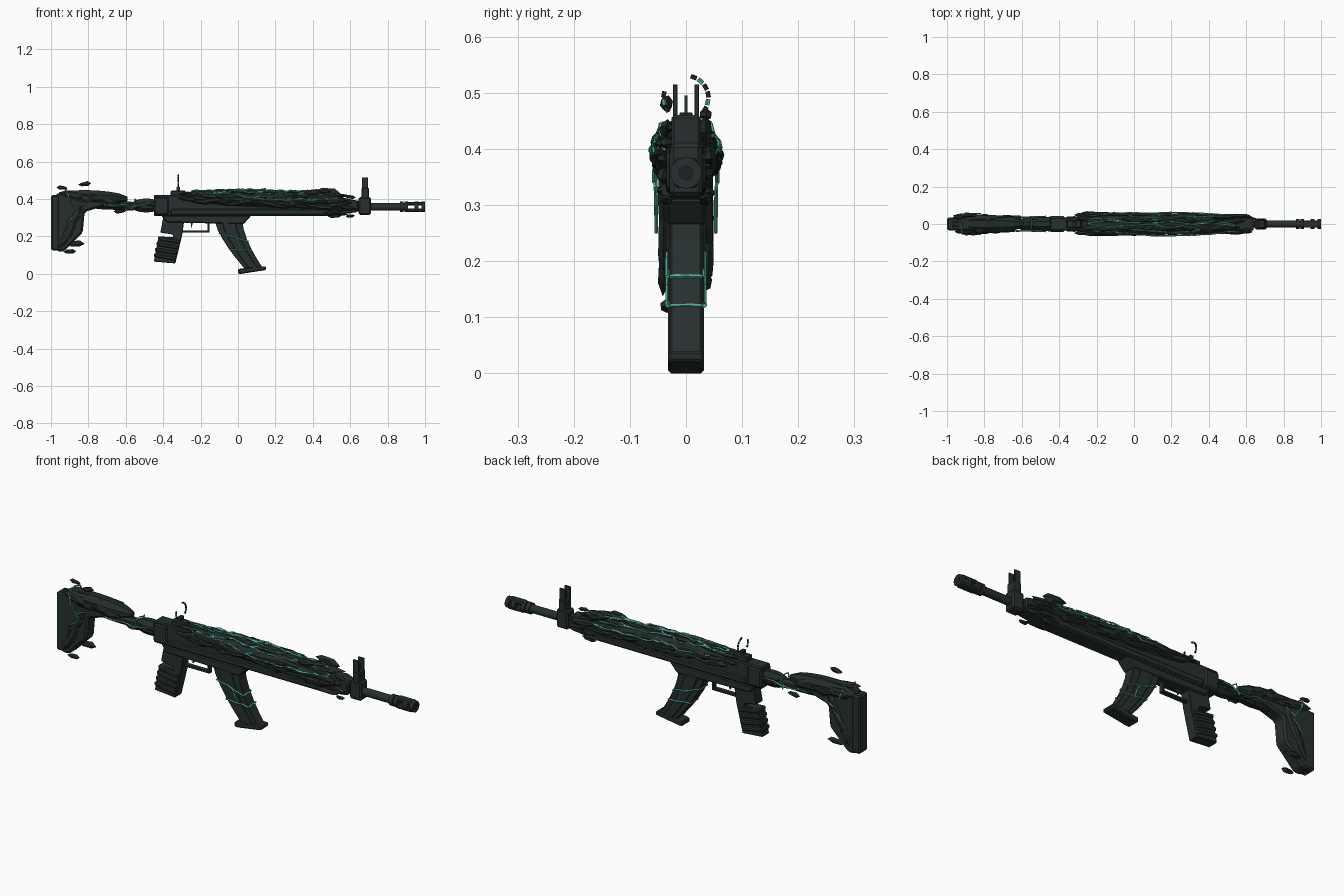
import bpy, bmesh, math, random
from mathutils import Vector, Matrix, Euler

random.seed(7)
rnd = random.uniform
SIDES = {"left": 1, "right": -1}
if "Cube" in bpy.data.objects:
    bpy.data.objects.remove(bpy.data.objects["Cube"])


def material(name, *rgb):
    mat = bpy.data.materials.new(name)
    mat.use_nodes = True
    mat.diffuse_color = (*rgb, 1)
    mat.node_tree.nodes["Principled BSDF"].inputs["Base Color"].default_value = (*rgb, 1)
    return mat


METAL = material("dark green grey metal", .02, .03, .028)
STONE = material("charred stone", .017, .026, .024)
BLACK = material("black", .01, .015, .014)
TEAL = material("glowing teal", .09, .42, .33)


def finish(bm, name, mat, bevel=0):
    bmesh.ops.recalc_face_normals(bm, faces=bm.faces[:])
    mesh = bpy.data.meshes.new(name)
    bm.to_mesh(mesh)
    bm.free()
    obj = bpy.data.objects.new(name, mesh)
    bpy.context.collection.objects.link(obj)
    mesh.materials.append(mat)
    if bevel:
        modifier = obj.modifiers.new("bevel", 'BEVEL')
        modifier.width, modifier.segments = bevel, 1


def prism(name, outline, half, y=0, bevel=.005):
    """Side outline in x and z, extruded across y."""
    bm = bmesh.new()
    face = bm.faces.new([bm.verts.new((x, y - half, z)) for x, z in outline])
    extruded = bmesh.ops.extrude_face_region(bm, geom=[face])["geom"]
    moved = [item for item in extruded if isinstance(item, bmesh.types.BMVert)]
    bmesh.ops.translate(bm, vec=(0, 2 * half, 0), verts=moved)
    finish(bm, name, METAL, bevel)


def box(name, left, right, low, high, half, **options):
    outline = [(left, low), (right, low), (right, high), (left, high)]
    prism(name, outline, half, **options)


def tube(bm, start, end, radius, sides=16):
    start, end = Vector(start), Vector(end)
    axis = end - start
    place = Matrix.LocRotScale((start + end) / 2, axis.to_track_quat('Z', 'Y'), None)
    bmesh.ops.create_cone(bm, cap_ends=True, segments=sides, radius1=radius, radius2=radius,
                          depth=axis.length, matrix=place)


def swell(t):
    return .3 + .7 * math.sqrt(abs(math.sin(math.pi * t)))


def pod(name, start, end, width, height):
    """Octagonal body along x, swollen in the middle."""
    bm = bmesh.new()
    steps, sides, rings = 8, 8, []
    for i in range(steps + 1):
        t = i / steps
        x, z = Vector(start).lerp(Vector(end), t)
        angles = [(j + .5) * math.tau / sides for j in range(sides)]
        rings.append([bm.verts.new((x, width * swell(t) * math.cos(a), z + height * swell(t) * math.sin(a)))
                      for a in angles])
    for near, far in zip(rings, rings[1:]):
        for j in range(sides):
            bm.faces.new((near[j - 1], near[j], far[j], far[j - 1]))
    bm.faces.new(rings[0])
    bm.faces.new(rings[-1])
    finish(bm, name, STONE)


def shard(bm, place, length, height, thick, turn):
    """Pointed faceted splinter: a hexagon rim between two smaller caps."""
    matrix = Matrix.LocRotScale(Vector(place), Euler(turn), None)
    angles = [i * math.tau / 6 for i in range(6)]
    rim = [(length / 2 * math.cos(a), height / 2 * math.sin(a) * rnd(.8, 1.4)) for a in angles]
    middle = [bm.verts.new(matrix @ Vector((u, 0, v))) for u, v in rim]
    for side in SIDES.values():
        cap = [bm.verts.new(matrix @ Vector((u * .6, side * thick / 2, v * .5))) for u, v in rim]
        bm.faces.new(cap)
        for i in range(6):
            bm.faces.new((middle[i - 1], middle[i], cap[i], cap[i - 1]))


def scatter(bm, count, start, end, length, height, roll=0, pitch=0):
    """Row of splinters on both sides, strewn between two points."""
    for side in SIDES.values():
        for i in range(count):
            x, y, z = Vector(start).lerp(Vector(end), i / (count - 1))
            turn = (side * (roll + rnd(-.1, .2)), pitch + rnd(-.1, .15), rnd(-.1, .1))
            size = rnd(.7, 1.2)
            shard(bm, (x, side * y, z + rnd(-.01, .01)), length * size, height * size, .02, turn)


def crack(bm, points, jitter=.006):
    """Jagged glowing vein through the given points."""
    path = [Vector(points[0])]
    for start, end in zip(points, points[1:]):
        start, end = Vector(start), Vector(end)
        count = max(2, round((end - start).length / .03))
        for i in range(1, count):
            wander = Vector((rnd(-1, 1), 0, rnd(-1, 1))) * jitter
            path.append(start.lerp(end, i / count) + wander)
        path.append(end)
    for start, end in zip(path, path[1:]):
        tube(bm, start, end, rnd(.003, .0045), sides=4)


# Barrel and slotted muzzle
AXIS = .357
bm = bmesh.new()
tube(bm, (.6, 0, AXIS), (.89, 0, AXIS), .02)
finish(bm, "barrel", METAL)
bm = bmesh.new()
for x in (.875, .9, .955, .99):
    tube(bm, (x - .01, 0, AXIS), (x + .01, 0, AXIS), .028)
finish(bm, "muzzle_rings", METAL)
for part, sign in {"top": 1, "bottom": -1}.items():
    low, high = sorted((AXIS + sign * .009, AXIS + sign * .027))
    box("muzzle_bar_" + part, .9, .99, low, high, .02)
bm = bmesh.new()
tube(bm, (.99, 0, AXIS), (1.001, 0, AXIS), .014)
finish(bm, "bore", BLACK)

# Front sight
box("front_sight_block", .645, .71, .315, .41, .029, bevel=.008)
box("front_sight_riser", .66, .7, .4, .46, .026)
box("front_sight_post", .675, .685, .45, .495, .003, bevel=0)
for side, sign in SIDES.items():
    box("front_sight_ear_" + side, .663, .695, .45, .515, .004, y=sign * .019, bevel=.001)

# Receiver and handguard
prism("upper_receiver", [(-.45, .31), (.5, .31), (.64, .33), (.64, .39), (.5, .42), (-.45, .42)], .035)
box("rear_block", -.45, -.37, .315, .41, .042, bevel=.008)
box("receiver_side_rail", -.36, .49, .315, .345, .041)
prism("lower_receiver", [(-.41, .31), (-.38, .275), (.03, .265), (.07, .31)], .034)
SHROUD_BACK, SHROUD_TIP = Vector((-.36, .405)), Vector((.65, .375))
SHROUD_WIDTH, SHROUD_HEIGHT = .056, .05
pod("stone_shroud", SHROUD_BACK, SHROUD_TIP, SHROUD_WIDTH, SHROUD_HEIGHT)

# Grip, notched at the back, with slanted ribs
prism("grip", [(-.4, .3), (-.285, .3), (-.3, .2), (-.335, .055), (-.45, .065), (-.425, .2),
               (-.345, .195), (-.35, .21), (-.415, .22)], .027, bevel=.003)
for i in range(4):
    x, z = -.45 + i * .007, .09 + i * .03
    prism(f"grip_rib_{i}", [(x, z), (x + .115, z - .02), (x + .12, z), (x, z + .02)], .032)

# Trigger and its guard
box("guard_bottom", -.3, -.152, .22, .232, .012, bevel=.002)
box("guard_front", -.164, -.152, .22, .3, .012, bevel=.002)
prism("trigger", [(-.255, .29), (-.235, .29), (-.25, .245)], .006, bevel=0)

# Magazine, curving forward as it goes down
MAG_TOP, MAG_BOTTOM = .29, .03


def magazine_edge(z, sign, share=1):
    t = (MAG_TOP - z) / (MAG_TOP - MAG_BOTTOM)
    return -.052 + .135 * t ** 1.5 + sign * share * (.075 - .025 * t)


heights = [MAG_TOP + (MAG_BOTTOM - MAG_TOP) * i / 5 for i in range(6)]
for name, share, half in (("magazine", 1, .028), ("magazine_rib", .5, .032)):
    front = [(magazine_edge(z, 1, share), z) for z in heights]
    back = [(magazine_edge(z, -1, share), z) for z in heights]
    prism(name, front + back[::-1], half, bevel=.003)
prism("magazine_base", [(0, 0), (.02, 0), (.15, .02), (.15, .04), (.1, .04), (0, .025)], .032)

# Stock
box("butt_plate", -1, -.955, .125, .42, .034, bevel=.008)
prism("stock_core", [(-.97, .42), (-.92, .445), (-.75, .44), (-.61, .4), (-.74, .355), (-.82, .33),
                     (-.83, .22), (-.93, .12), (-.97, .12)], .036, bevel=.01)
pod("stock_comb", (-.97, .415), (-.59, .4), .05, .042)
pod("stock_tube", (-.8, .365), (-.5, .365), .03, .025)
pod("stock_socket", (-.57, .365), (-.41, .365), .036, .04)

# Attached stone splinters
bm = bmesh.new()
scatter(bm, 16, (-.26, .05, .41), (.55, .042, .39), .17, .03)
scatter(bm, 14, (-.2, .054, .385), (.58, .04, .36), .15, .026)
scatter(bm, 10, (-.22, .02, .432), (.5, .02, .424), .17, .03, roll=math.pi / 2)
scatter(bm, 4, (.5, .04, .325), (.6, .025, .345), .12, .022)
scatter(bm, 4, (-.89, .044, .415), (-.72, .034, .4), .16, .045, pitch=.1)
scatter(bm, 4, (-.92, .038, .2), (-.86, .038, .33), .13, .04, pitch=-1)
scatter(bm, 4, (-.57, .022, .36), (-.46, .028, .375), .09, .025)
finish(bm, "stone_splinters", STONE)

# Loose floating splinters: x, z and length
bm = bmesh.new()
side = .035
for x, z, length in ((-.94, .46, .06), (-.82, .48, .07), (-.87, .16, .1), (-.9, .12, .07), (-.63, .335, .07),
                     (.4, .435, .1), (.48, .435, .14), (.6, .41, .06), (.52, .31, .08), (.6, .31, .05)):
    shard(bm, (x, side, z), length, length / 3, .02, (rnd(-.3, .3), rnd(-.2, .2), 0))
    side = -side
finish(bm, "loose_splinters", STONE)

# Rear sight: a base and a broken ring of small pieces
box("rear_sight_base", -.36, -.28, .41, .445, .022)
box("rear_sight_stem", -.33, -.31, .44, .465, .012, bevel=.002)
ring, glow = bmesh.new(), bmesh.new()
for i, degrees in enumerate([*range(-30, 80, 20), *range(170, 220, 20)]):
    angles = [math.radians(degrees + step) for step in (-8, 8)]
    ends = [(-.32, .04 * math.cos(a), .49 + .04 * math.sin(a)) for a in angles]
    tube(glow if i % 3 == 1 else ring, *ends, .0045, sides=5)
finish(ring, "rear_sight_ring", STONE)
finish(glow, "rear_sight_glow", TEAL)

# Glowing cracks around the magazine, joined by a vein on each side
bm = bmesh.new()
for back_z, front_z in ((.215, .172), (.13, .12)):
    back, front = (magazine_edge(back_z, -1), back_z), (magazine_edge(front_z, 1), front_z)
    for x, z in (back, front):
        crack(bm, [(x, -.029, z), (x, .029, z)], jitter=.002)
    for sign in SIDES.values():
        crack(bm, [(x, sign * .033, z) for x, z in (back, front)])
for sign in SIDES.values():
    crack(bm, [(-.01, sign * .033, .19), (.02, sign * .033, .125)])

# Cracks over the stock and its tube
    crack(bm, [(-.92, 0, .455), (-.92, sign * .045, .445), (-.9, sign * .058, .39),
               (-.86, sign * .054, .33), (-.92, sign * .053, .25)])
    crack(bm, [(-.87, sign * .056, .34), (-.82, sign * .056, .37)])
    crack(bm, [(-.72, sign * .04, .37), (-.58, sign * .036, .36), (-.47, sign * .041, .38)])
    crack(bm, [(-.57, sign * .036, .345), (-.55, sign * .036, .395), (-.55, 0, .4)])

# Cracks along the shroud, with short branches
    for angle in (.35, .9, 1.4):
        line = []
        for i in range(1, 9):
            x, z = SHROUD_BACK.lerp(SHROUD_TIP, i / 9)
            size, a = swell(i / 9) * 1.14, angle + rnd(-.25, .25)
            line.append(Vector((x, sign * SHROUD_WIDTH * size * math.cos(a), z + SHROUD_HEIGHT * size * math.sin(a))))
        crack(bm, line)
        for point in line[1:-1:2]:
            crack(bm, [point, point + Vector((rnd(.03, .07), -sign * .012, .006))])
finish(bm, "glowing_cracks", TEAL)
